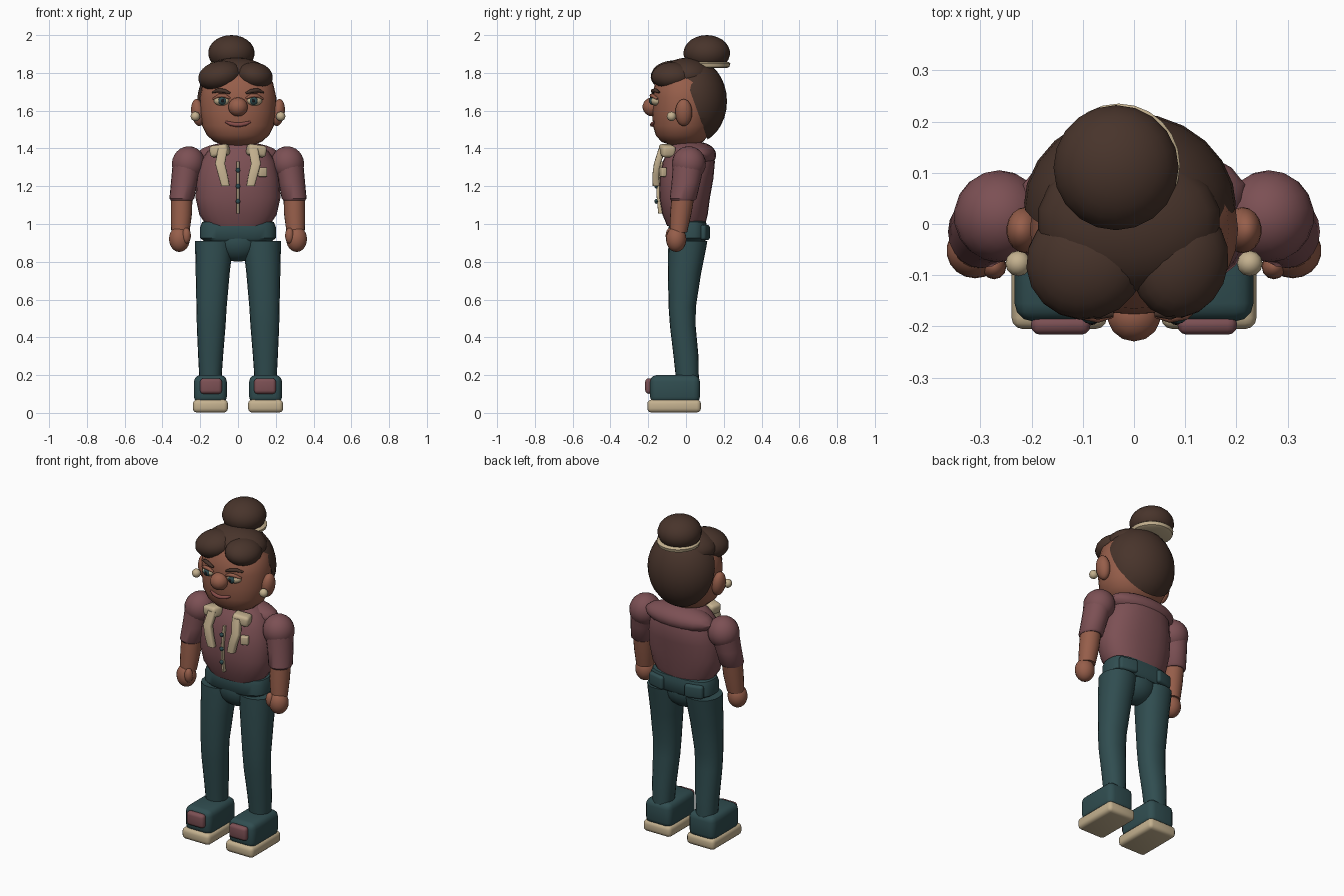
import bpy, bmesh, math
from mathutils import Matrix, Vector, Euler

if "Cube" in bpy.data.objects:
    bpy.data.objects.remove(bpy.data.objects["Cube"], do_unlink=True)


def material(name, *rgb):
    """Flat material from 0-255 display values, stored as linear."""
    linear = [(c / 255 / 12.92) if c < 11 else ((c / 255 + 0.055) / 1.055) ** 2.4 for c in rgb]
    mat = bpy.data.materials.new(name)
    mat.use_nodes = True
    mat.diffuse_color = (*linear, 1)
    shader = mat.node_tree.nodes["Principled BSDF"]
    shader.inputs["Base Color"].default_value = (*linear, 1)
    shader.inputs["Roughness"].default_value = 0.8
    return mat


skin = material("warm_skin", 150, 94, 74)
mauve = material("mauve_cloth", 124, 80, 84)
teal = material("dark_teal", 48, 77, 80)
cream = material("cream", 196, 177, 143)
hair = material("brown_hair", 72, 52, 43)
dark = material("near_black", 26, 24, 26)
lip = material("rose_lip", 134, 76, 72)


def finish(bm, name, mat, angle=35):
    bmesh.ops.recalc_face_normals(bm, faces=bm.faces)
    mesh = bpy.data.meshes.new(name)
    bm.to_mesh(mesh)
    bm.free()
    mesh.materials.append(mat)
    obj = bpy.data.objects.new(name, mesh)
    bpy.context.collection.objects.link(obj)
    bpy.ops.object.select_all(action="DESELECT")
    obj.select_set(True)
    bpy.context.view_layer.objects.active = obj
    bpy.ops.object.shade_smooth_by_angle(angle=math.radians(angle))
    return obj


def place(loc, size, rot):
    turn = Euler([math.radians(a) for a in rot]).to_matrix().to_4x4()
    return Matrix.Translation(loc) @ turn @ Matrix.Diagonal((*size, 1))


def ball(name, mat, loc, radii, rot=(0, 0, 0), cut=None, sides=18):
    """Ellipsoid; cut = (point, normal) keeps the side the normal points to."""
    bm = bmesh.new()
    bmesh.ops.create_uvsphere(bm, u_segments=sides, v_segments=sides * 2 // 3, radius=1,
                              matrix=place(loc, radii, rot))
    if cut:
        geom = bm.verts[:] + bm.edges[:] + bm.faces[:]
        bmesh.ops.bisect_plane(bm, geom=geom, plane_co=cut[0], plane_no=cut[1], clear_inner=True)
        bmesh.ops.holes_fill(bm, edges=[e for e in bm.edges if e.is_boundary])
    return finish(bm, name, mat)


def box(name, mat, loc, size, bevel=0.01, rot=(0, 0, 0)):
    """Rounded box."""
    bm = bmesh.new()
    bmesh.ops.create_cube(bm, size=1, matrix=Matrix.Diagonal((*size, 1)))
    bmesh.ops.bevel(bm, geom=bm.edges[:], offset=bevel, segments=3, profile=0.5, affect="EDGES")
    bm.transform(place(loc, (1, 1, 1), rot))
    return finish(bm, name, mat)


def loft(name, mat, rings, power=2.0, sides=20):
    """Skin a stack of rings (x, y, z, half width, half depth)."""
    bm = bmesh.new()
    loops = []
    for x, y, z, rx, ry in rings:
        loop = []
        for i in range(sides):
            a = math.tau * i / sides
            c, s = math.cos(a), math.sin(a)
            loop.append(bm.verts.new((x + rx * math.copysign(abs(c) ** (2 / power), c),
                                      y + ry * math.copysign(abs(s) ** (2 / power), s), z)))
        loops.append(loop)
    for low, high in zip(loops, loops[1:]):
        for i in range(sides):
            j = (i + 1) % sides
            bm.faces.new((low[i], low[j], high[j], high[i]))
    bm.faces.new(loops[0])
    bm.faces.new(loops[-1])
    return finish(bm, name, mat, 40)


def tube(name, mat, points, radius):
    """Round bar along a path, tapering at both ends."""
    curve = bpy.data.curves.new(name, "CURVE")
    curve.dimensions = "3D"
    curve.bevel_depth, curve.bevel_resolution, curve.use_fill_caps = radius, 2, True
    spline = curve.splines.new("POLY")
    spline.points.add(len(points) - 1)
    for i, (p, co) in enumerate(zip(spline.points, points)):
        p.co = (*co, 1)
        p.radius = 0.5 if i in (0, len(points) - 1) else 1
    curve.materials.append(mat)
    obj = bpy.data.objects.new(name, curve)
    bpy.context.collection.objects.link(obj)


# Torso, yoke and neck
loft("shirt_body", mauve, [
    (0, 0, 0.99, 0.165, 0.1), (0, -0.005, 1.05, 0.205, 0.12), (0, -0.007, 1.14, 0.225, 0.134),
    (0, 0.003, 1.24, 0.22, 0.142), (0, 0.015, 1.33, 0.2, 0.138), (0, 0.02, 1.39, 0.16, 0.115),
    (0, 0.015, 1.43, 0.1, 0.08)], 2.3, 24)
ball("shirt_yoke", mauve, (0, 0.06, 1.365), (0.22, 0.1, 0.07))
loft("neck", skin, [(0, 0, 1.38, 0.085, 0.075), (0, 0, 1.47, 0.085, 0.075)])

# Hips and waistband
ball("pelvis", teal, (0, 0.005, 0.91), (0.13, 0.098, 0.11))
loft("waistband", teal, [
    (0, 0.01, 0.91, 0.18, 0.09), (0, 0.01, 0.925, 0.2, 0.102), (0, 0.01, 0.985, 0.2, 0.102),
    (0, 0.01, 1.01, 0.19, 0.096), (0, 0.01, 1.018, 0.16, 0.08)], 3, 28)

# Shirt front: placket and buttons
loft("placket", cream, [(0, -0.135, 1.055, 0.008, 0.012), (0, -0.147, 1.16, 0.008, 0.01),
                        (0, -0.142, 1.25, 0.008, 0.01), (0, -0.13, 1.33, 0.008, 0.01)], 4, 12)
for z in (1.12, 1.2, 1.285):
    ball("shirt_button", teal, (0, -0.157, z), (0.013, 0.01, 0.013), sides=10)
box("chest_badge", cream, (0.13, -0.122, 1.275), (0.045, 0.03, 0.05), 0.006, (0, 0, 20))

# Head
loft("head", skin, [
    (0, -0.01, 1.415, 0.07, 0.06), (0, -0.02, 1.435, 0.125, 0.11), (0, -0.02, 1.47, 0.165, 0.14),
    (0, -0.015, 1.52, 0.19, 0.16), (0, -0.01, 1.59, 0.2, 0.168), (0, -0.01, 1.67, 0.203, 0.166),
    (0, -0.01, 1.75, 0.185, 0.155), (0, -0.01, 1.81, 0.13, 0.11)], 2.15, 28)
ball("nose", skin, (0, -0.178, 1.62), (0.053, 0.052, 0.05), sides=14)
tube("mouth", lip, [(0.066 * t, -0.18 + 0.014 * t * t, 1.525 + 0.016 * t * t)
                    for t in (-1, -0.6, -0.2, 0.2, 0.6, 1)], 0.011)

# Hair: back shell, crown, two swept bangs and the bun with its band
ball("back_hair", hair, (-0.008, 0.03, 1.65), (0.208, 0.187, 0.228), sides=24,
     cut=(Vector((0, 0.02, 1.71)), Vector((0, 0.25, 0.09))))
ball("crown_hair", hair, (-0.01, 0.005, 1.785), (0.18, 0.14, 0.095))
ball("right_bang", hair, (-0.095, -0.075, 1.785), (0.118, 0.112, 0.078), (0, -12, 15))
ball("left_bang", hair, (0.09, -0.075, 1.785), (0.095, 0.11, 0.07), (0, 12, -15))
ball("hair_bun", hair, (-0.035, 0.11, 1.905), (0.123, 0.123, 0.095), sides=20,
     cut=(Vector((0, 0, 1.845)), Vector((0, 0, 1))))
band = [(-0.03, 0.115, z, r, r) for z, r in ((1.825, 0.1), (1.832, 0.115), (1.85, 0.12), (1.858, 0.11))]
loft("bun_band", cream, band, 2, 24)

# Everything that comes in pairs
for side, s in (("left", 1), ("right", -1)):

    def rings(rows):
        return [(s * row[0], *row[1:]) for row in rows]

    # Face
    ball(side + "_ear", skin, (s * 0.212, -0.012, 1.59), (0.036, 0.045, 0.072), (0, s * 8, 0))
    ball(side + "_earring", cream, (s * 0.226, -0.077, 1.57), (0.025, 0.025, 0.025), sides=12)
    ball(side + "_eye", cream, (s * 0.087, -0.158, 1.652), (0.042, 0.03, 0.026), (0, 0, s * 15))
    ball(side + "_iris", teal, (s * 0.083, -0.179, 1.652), (0.022, 0.016, 0.022), sides=12)
    ball(side + "_pupil", dark, (s * 0.082, -0.192, 1.652), (0.009, 0.005, 0.01), sides=10)
    tube(side + "_eyelid", skin, [(s * 0.042, -0.178, 1.665), (s * 0.07, -0.182, 1.679),
                                  (s * 0.1, -0.176, 1.679), (s * 0.132, -0.152, 1.662)], 0.011)
    tube(side + "_eyebrow", hair, [(s * 0.042, -0.176, 1.692), (s * 0.07, -0.176, 1.704),
                                   (s * 0.105, -0.162, 1.708), (s * 0.135, -0.142, 1.697)], 0.011)

    # Collar and hanging scarf end
    box(side + "_collar", cream, (s * 0.097, -0.1, 1.388), (0.1, 0.075, 0.062), 0.018, (0, s * 8, s * 15))
    loft(side + "_scarf_end", cream, rings([
        (0.066, -0.158, 1.2, 0.022, 0.018), (0.08, -0.16, 1.26, 0.025, 0.018),
        (0.095, -0.152, 1.32, 0.026, 0.018), (0.08, -0.125, 1.4, 0.026, 0.02)]), 4, 16)

    # Arm
    ball(side + "_shoulder", mauve, (s * 0.263, 0.015, 1.32), (0.088, 0.09, 0.092), (0, s * -15, 0))
    loft(side + "_sleeve", mauve, rings([
        (0.298, -0.017, 1.125, 0.058, 0.062), (0.297, -0.015, 1.135, 0.066, 0.071),
        (0.285, 0, 1.22, 0.07, 0.076), (0.268, 0.014, 1.32, 0.078, 0.084)]))
    loft(side + "_forearm", skin, rings([
        (0.305, -0.04, 0.955, 0.048, 0.046), (0.3, -0.028, 1.05, 0.056, 0.056),
        (0.298, -0.017, 1.14, 0.057, 0.06)]))
    ball(side + "_hand", skin, (s * 0.31, -0.052, 0.92), (0.056, 0.054, 0.068))
    ball(side + "_thumb", skin, (s * 0.273, -0.083, 0.938), (0.024, 0.025, 0.042), sides=12)

    # Leg and back pocket
    loft(side + "_leg", teal, rings([
        (0.146, 0.008, 0.17, 0.058, 0.06), (0.145, 0, 0.3, 0.066, 0.066),
        (0.142, -0.017, 0.46, 0.076, 0.068), (0.14, -0.02, 0.56, 0.08, 0.072),
        (0.134, -0.008, 0.74, 0.09, 0.088), (0.128, 0.006, 0.87, 0.099, 0.1),
        (0.128, 0.01, 0.91, 0.099, 0.103)]), 2.2)
    box(side + "_back_pocket", teal, (s * 0.125, 0.1, 0.955), (0.11, 0.035, 0.08), 0.015, (0, 0, s * -14))

    # Shoe
    box(side + "_sole", cream, (s * 0.146, -0.063, 0.036), (0.186, 0.284, 0.068), 0.022)
    box(side + "_shoe", teal, (s * 0.146, -0.058, 0.125), (0.174, 0.264, 0.15), 0.035)
    box(side + "_toe_patch", mauve, (s * 0.143, -0.196, 0.142), (0.116, 0.04, 0.082), 0.018)
